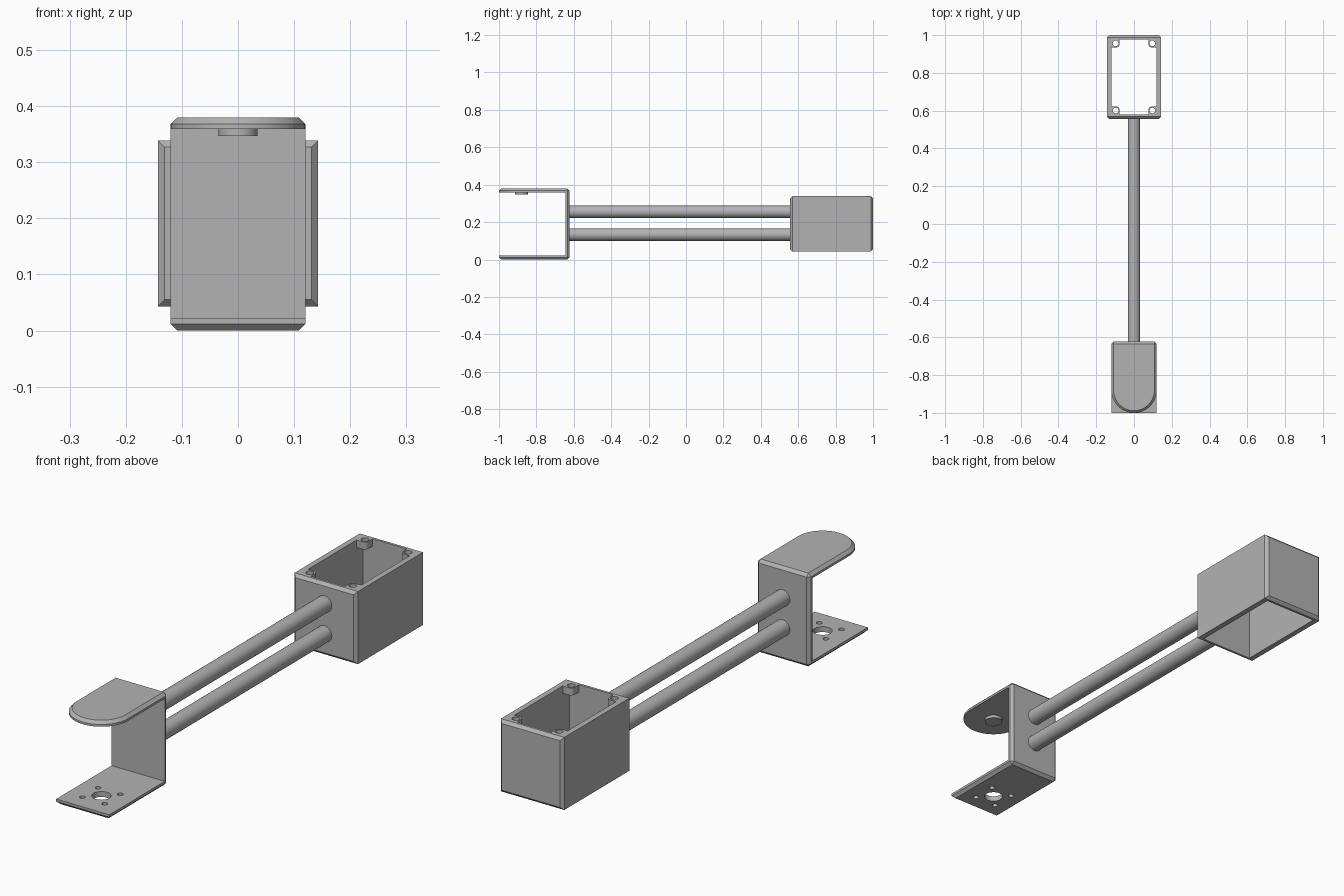
import bpy, bmesh, math
from mathutils import Matrix

old = bpy.data.objects.get("Cube")
if old:
    bpy.data.objects.remove(old)

grey = bpy.data.materials.new("plain grey")
grey.use_nodes = True
colour = (0.45, 0.45, 0.45, 1)
grey.diffuse_color = colour
grey.node_tree.nodes["Principled BSDF"].inputs["Base Color"].default_value = colour

CHAMFER = 0.012
EPS = 1e-4


def rect(x0, x1, y0, y1):
    return [(x0, y0), (x1, y0), (x1, y1), (x0, y1)]


def circle(x, y, r, n=32):
    return [(x + r * math.cos(math.tau * i / n), y + r * math.sin(math.tau * i / n)) for i in range(n)]


def prism(name, outline, z0, z1, rule=None, width=CHAMFER, segments=1):
    """Extrude an outline upward, bevelling the edges whose two ends satisfy the rule."""
    bm = bmesh.new()
    face = bm.faces.new([bm.verts.new((x, y, z0)) for x, y in outline])
    top = bmesh.ops.extrude_face_region(bm, geom=[face])["geom"]
    bmesh.ops.translate(bm, vec=(0, 0, z1 - z0), verts=[v for v in top if isinstance(v, bmesh.types.BMVert)])
    bmesh.ops.recalc_face_normals(bm, faces=bm.faces)
    if rule:
        edges = [e for e in bm.edges if rule(e.verts[0].co, e.verts[1].co)]
        bmesh.ops.bevel(bm, geom=edges, offset=width, segments=segments, profile=0.5, affect='EDGES')
    mesh = bpy.data.meshes.new(name)
    bm.to_mesh(mesh)
    bm.free()
    mesh.materials.append(grey)
    obj = bpy.data.objects.new(name, mesh)
    bpy.context.collection.objects.link(obj)
    return obj


def cut(obj, outline, z0, z1):
    """Subtract a prism from an object."""
    cutter = prism("cutter", outline, z0, z1)
    cutter.hide_render = True
    mod = obj.modifiers.new("cut", 'BOOLEAN')
    mod.operation, mod.solver, mod.object = 'DIFFERENCE', 'EXACT', cutter
    graph = bpy.context.evaluated_depsgraph_get()
    mesh = bpy.data.meshes.new_from_object(obj.evaluated_get(graph))
    obj.modifiers.clear()
    obj.data = mesh
    bpy.data.objects.remove(cutter)


# Clamp bracket: square lower half and round-nosed upper half
BACK, FRONT, HALF, HEIGHT, MID, HOLE_Y = -0.622, -1.0, 0.12, 0.38, 0.195, -0.88


def outer_edges(cap):
    def rule(a, b):
        on_cap = abs(a.z - cap) < EPS and abs(b.z - cap) < EPS
        upright = abs(a.z - b.z) > EPS and abs(a.y - BACK) < EPS
        return on_cap or upright
    return rule


nose = [(HALF * math.cos(math.pi + math.pi * i / 32), HOLE_Y + HALF * math.sin(math.pi + math.pi * i / 32))
        for i in range(33)]
bracket = prism("clamp_bracket", rect(-HALF, HALF, FRONT, BACK), 0, MID, outer_edges(0))
upper = prism("bracket_upper", nose + [(HALF, BACK), (-HALF, BACK)], MID, HEIGHT, outer_edges(HEIGHT))
cavity = rect(-0.3, 0.3, -1.2, BACK - 0.021)
cut(bracket, cavity, 0.022, 0.3)
cut(upper, cavity, 0.1, HEIGHT - 0.021)

# Screw holes in the lower plate
cut(bracket, circle(0, HOLE_Y, 0.036), -0.1, 0.1)
for sx in (-1, 1):
    for sy in (-1, 1):
        cut(bracket, circle(sx * 0.05, HOLE_Y + sy * 0.05, 0.011, 20), -0.1, 0.1)

# Weld both halves into one bent plate
bm = bmesh.new()
bm.from_mesh(bracket.data)
bm.from_mesh(upper.data)
seam = [f for f in bm.faces if all(abs(v.co.z - MID) < EPS for v in f.verts)]
bmesh.ops.delete(bm, geom=seam, context='FACES')
bmesh.ops.remove_doubles(bm, verts=bm.verts, dist=EPS)
bmesh.ops.dissolve_limit(bm, angle_limit=0.01, verts=bm.verts, edges=bm.edges)
bm.to_mesh(bracket.data)
bm.free()
bpy.data.objects.remove(upper)

# Round pad under the upper plate
prism("clamp_pad", circle(0, HOLE_Y, 0.035), 0.347, HEIGHT - 0.015)

# Open housing with chamfered end faces
Y0, Y1, Z0, Z1, WIDE, INNER = 0.557, 1.0, 0.043, 0.339, 0.143, 0.12
housing = prism("housing", rect(-WIDE, WIDE, Y0, Y1), Z0, Z1,
                lambda a, b: abs(a.y - b.y) < EPS)
cut(housing, rect(-INNER, INNER, Y0 + 0.022, Y1 - 0.022), 0, 0.5)

# Corner screw bosses, rounded on the inside
for sx, side in ((-1, "right"), (1, "left")):
    for sy, end in ((-1, "front"), (1, "back")):
        cy = (Y0 + Y1) / 2
        inner_x, inner_y = sx * 0.077, cy + sy * 0.156
        xs = sorted((inner_x, sx * (INNER + 0.002)))
        ys = sorted((inner_y, cy + sy * 0.202))
        boss = prism(f"screw_boss_{end}_{side}", rect(*xs, *ys), Z1 - 0.03, Z1,
                     lambda a, b: abs(a.z - b.z) > EPS and abs(a.x - inner_x) < EPS and abs(a.y - inner_y) < EPS,
                     0.016, 5)
        cut(boss, circle(sx * 0.097, cy + sy * 0.178, 0.015, 24), 0.2, 0.5)

# Twin connecting rods
for name, z in (("upper_rod", 0.255), ("lower_rod", 0.133)):
    rod = prism(name, circle(0, 0, 0.033, 48), 0, Y0 - BACK + 0.02)
    rod.data.transform(Matrix.Translation((0, BACK - 0.01, z)) @ Matrix.Rotation(-math.pi / 2, 4, 'X'))

# Smooth curved walls while keeping edges crisp
bpy.ops.object.select_all(action='DESELECT')
for obj in bpy.context.collection.objects:
    if obj.type == 'MESH' and grey.name in obj.data.materials:
        obj.select_set(True)
        bpy.context.view_layer.objects.active = obj
bpy.ops.object.shade_smooth_by_angle(angle=math.radians(30))
